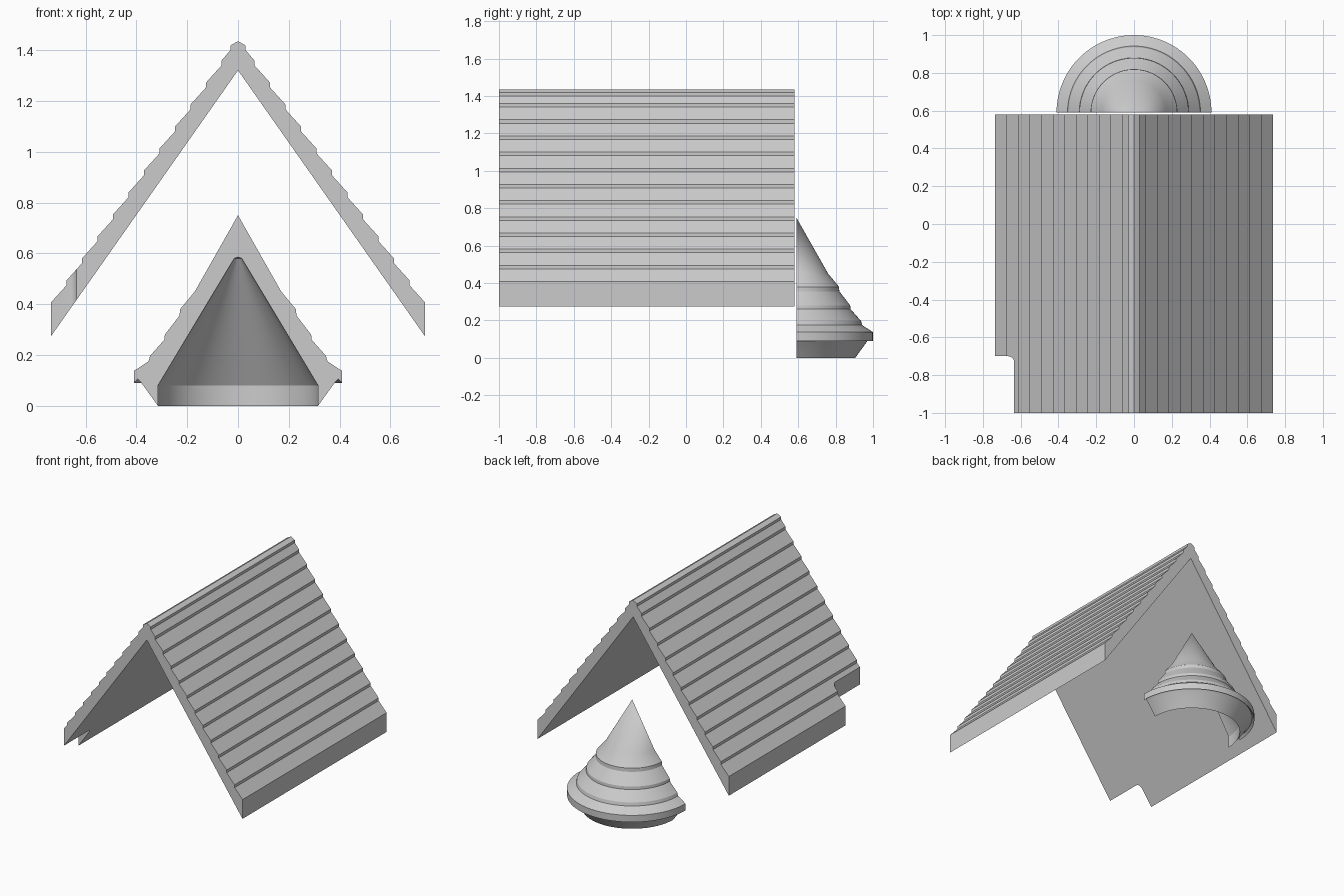
import bpy, bmesh, math

cube = bpy.data.objects.get("Cube")
if cube:
    bpy.data.objects.remove(cube, do_unlink=True)

grey = bpy.data.materials.new("plain grey")
grey.use_nodes = True
grey.diffuse_color = (0.6, 0.6, 0.6, 1)
grey.node_tree.nodes["Principled BSDF"].inputs["Base Color"].default_value = (0.6, 0.6, 0.6, 1)


def loft(name, rings):
    """Skin a row of matching closed rings and cap both ends."""
    bm = bmesh.new()
    rows = [[bm.verts.new(p) for p in ring] for ring in rings]
    n = len(rows[0])
    for a, b in zip(rows, rows[1:]):
        for i in range(n):
            j = (i + 1) % n
            bm.faces.new((a[i], a[j], b[j], b[i]))
    bm.faces.new(rows[0])
    bm.faces.new(rows[-1])
    bmesh.ops.remove_doubles(bm, verts=bm.verts[:], dist=1e-5)
    bmesh.ops.recalc_face_normals(bm, faces=bm.faces[:])
    mesh = bpy.data.meshes.new(name)
    bm.to_mesh(mesh)
    bm.free()
    ob = bpy.data.objects.new(name, mesh)
    bpy.context.collection.objects.link(ob)
    mesh.materials.append(grey)
    return ob


def select(ob):
    bpy.ops.object.select_all(action='DESELECT')
    ob.select_set(True)
    bpy.context.view_layer.objects.active = ob


# Gable roof: stepped tile rows on both slopes, extruded front to back
rows, run, rise, riser = 11, 0.061, 0.0865, 0.019
side = [(0.735, 0.275), (0.735, 0.408)]
for k in range(1, rows + 1):
    x, z = 0.735 - k * run, 0.408 + k * rise
    side += [(x, z - riser), (x, z)]
side += [(0.03, 1.4), (0.03, 1.418)]
outline = side + [(0, 1.435)] + [(-x, z) for x, z in reversed(side)] + [(0, 1.32)]
roof = loft("roof", [[(x, y, z) for x, z in outline] for y in (-1, 0.58)])

# Rounded corner notch in the front of the right eave
r, cx, cy = 0.03, -0.665, -0.73
plan = [(-0.9, -1.2), (-0.635, -1.2)]
for i in range(9):
    a = math.pi / 2 * i / 8
    plan.append((cx + r * math.cos(a), cy + r * math.sin(a)))
plan.append((-0.9, -0.7))
cutter = loft("notch_cutter", [[(x, y, z) for x, y in plan] for z in (0, 1)])
cutter.hide_render = True
cut = roof.modifiers.new("notch", 'BOOLEAN')
cut.operation = 'DIFFERENCE'
cut.solver = 'EXACT'
cut.object = cutter
select(roof)
bpy.ops.object.modifier_apply(modifier=cut.name)
bpy.data.objects.remove(cutter, do_unlink=True)

# Hollow half-cone turret roof: stepped outside, smooth inside
profile = [(0, 0.75), (0.17, 0.45), (0.228, 0.38), (0.23, 0.355),
           (0.288, 0.28), (0.29, 0.26), (0.346, 0.197), (0.352, 0.175),
           (0.41, 0.137), (0.41, 0.09), (0.395, 0.106), (0.38, 0.09),
           (0.315, 0), (0.315, 0.08), (0.015, 0.58), (0, 0.585)]
steps = 48
rings = []
for i in range(steps + 1):
    a = math.pi * i / steps
    rings.append([(q * math.cos(a), 0.59 + q * math.sin(a), z) for q, z in profile])
turret = loft("turret_roof", rings)

for ob in (roof, turret):
    select(ob)
    bpy.ops.object.shade_smooth_by_angle(angle=math.radians(25))
